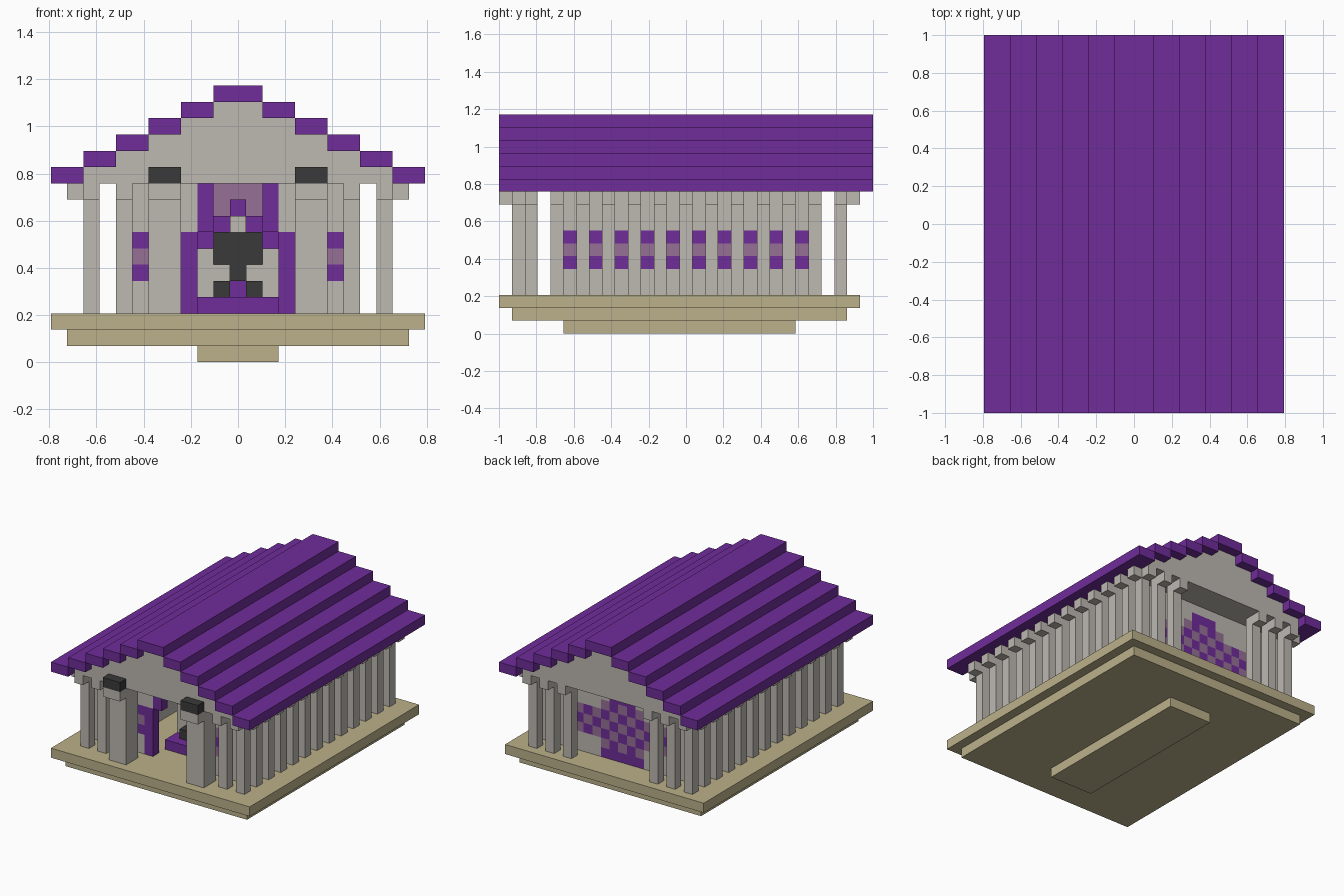
import bpy, bmesh, math
from mathutils import Matrix, Vector

cube = bpy.data.objects.get("Cube")
if cube:
    bpy.data.objects.remove(cube, do_unlink=True)

U = 2 / 29  # one block


def material(name, rgb):
    m = bpy.data.materials.new(name)
    m.use_nodes = True
    m.diffuse_color = (*rgb, 1)
    m.node_tree.nodes["Principled BSDF"].inputs["Base Color"].default_value = (*rgb, 1)
    return m


STONE = material("grey stone", (0.51, 0.48, 0.44))
PURPLE = material("purple", (0.162, 0.026, 0.323))
MAUVE = material("mauve", (0.305, 0.165, 0.305))
TAN = material("tan stone", (0.50, 0.44, 0.255))
DARK = material("charcoal", (0.042, 0.042, 0.042))


def finish(name, bm, mats):
    mesh = bpy.data.meshes.new(name)
    bm.to_mesh(mesh)
    bm.free()
    for m in mats:
        mesh.materials.append(m)
    ob = bpy.data.objects.new(name, mesh)
    bpy.context.collection.objects.link(ob)
    return ob


def blocks(name, mat, *spans):
    """Boxes in block units: (x0, x1, y0, y1, z0, z1)."""
    bm = bmesh.new()
    for x0, x1, y0, y1, z0, z1 in spans:
        centre = Vector((x0 + x1, y0 + y1, z0 + z1)) * U / 2
        size = Vector((x1 - x0, y1 - y0, z1 - z0)) * U
        bmesh.ops.create_cube(bm, size=1, matrix=Matrix.LocRotScale(centre, None, size))
    return finish(name, bm, [mat])


def mirrored(x0, x1, *rest):
    return (x0, x1, *rest), (-x1, -x0, *rest)


def wall(name, angle, half, dist, rule):
    """One-block-thick wall whose cells are coloured or removed by a rule."""
    bm = bmesh.new()
    bmesh.ops.create_grid(bm, x_segments=2 * half, y_segments=8, size=1)
    bmesh.ops.transform(bm, matrix=Matrix.Diagonal((half, 4, 1, 1)), verts=bm.verts)
    gone = []
    for f in bm.faces:
        c = f.calc_center_median()
        colour = rule(c.x, int(c.y + 7))
        if colour is None:
            gone.append(f)
        else:
            f.material_index = colour
    bmesh.ops.delete(bm, geom=gone, context='FACES')
    place = (Matrix.Scale(U, 4) @ Matrix.Rotation(math.radians(angle), 4, 'Z')
             @ Matrix.Translation((0, -dist, 7)) @ Matrix.Rotation(math.pi / 2, 4, 'X'))
    bmesh.ops.transform(bm, matrix=place, verts=bm.verts)
    ob = finish(name, bm, [STONE, PURPLE, MAUVE])
    mod = ob.modifiers.new("thickness", 'SOLIDIFY')
    mod.thickness = U
    mod.offset = -1


# Stepped base
blocks("base_foot", TAN, (-2.5, 2.5, -9.5, 8.5, 0, 1))
blocks("base_step", TAN, (-10.5, 10.5, -13.5, 12.5, 1, 2))
blocks("base_floor", TAN, (-11.5, 11.5, -14.5, 13.5, 2, 3))

# Stepped roof over the gable core
blocks("roof_ridge", PURPLE, (-1.5, 1.5, -14.5, 14.5, 16, 17))
for k in range(5):
    half = 9.5 - 2 * k
    blocks("roof_strips", PURPLE, *mirrored(half, half + 2, -14.5, 14.5, 11 + k, 12 + k))
    blocks("gable_layer", STONE, (-half, half, -13.5, 13.5, 11 + k, 12 + k))

# Side colonnades
for y in range(-12, 13, 2):
    blocks("side_posts", STONE, *mirrored(8.5, 9.5, y - .5, y + .5, 3, 11))
    blocks("side_brackets", STONE, *mirrored(9.5, 10.5, y - .5, y + .5, 10, 11))

# Front and back posts with brackets
for x in (5, 7, 9):
    if x < 9:
        blocks("back_posts", STONE, *mirrored(x - .5, x + .5, 11.5, 12.5, 3, 11))
    blocks("back_brackets", STONE, *mirrored(x - .5, x + .5, 12.5, 13.5, 10, 11))
blocks("front_posts", STONE, *mirrored(6.5, 7.5, -12.5, -11.5, 3, 11))
for x in (7, 9):
    blocks("front_brackets", STONE, *mirrored(x - .5, x + .5, -13.5, -12.5, 10, 11))
blocks("front_pillars", STONE, *mirrored(3.5, 5.5, -13.5, -11.5, 3, 11))
blocks("pillar_brackets", STONE, *mirrored(3.5, 5.5, -14.5, -13.5, 10, 11))
blocks("pillar_lamps", DARK, *mirrored(3.5, 5.5, -14.5, -13.5, 11, 12))


# Inner hall walls: 0 stone, 1 purple, 2 mauve
def band(u, row, parity):
    if 5 <= row < 8:
        return 2 if (round(u) + row) % 2 == parity else 1
    return 0


def side_rule(u, row):
    return band(u, row, 1)


def front_rule(u, row):
    a = abs(u)
    if a < 1.5 or (a < 2.5 and row < 8):
        return None
    if (a < 3.5 and row < 8) or (a < 2.5 and row >= 8):
        return 1
    return 0 if a > 6.5 else band(u, row, 0)


def back_rule(u, row):
    a = abs(u)
    if a > 6.5:
        return 0
    if a < 2.5 and row < 10 and not (row == 9 and a > 1.5):
        return 2 if (round(u) + row) % 2 == 0 and 4 <= row < 9 else 1
    return band(u, row, 0)


def odd_wall(name, angle, half, dist, rule):
    # An odd number of cells is laid out on half-block edges
    wall(name, angle, half, dist, rule)


def hall_wall(name, angle, cells, dist, rule):
    bm_half = cells / 2
    bm = bmesh.new()
    bmesh.ops.create_grid(bm, x_segments=cells, y_segments=8, size=1)
    bmesh.ops.transform(bm, matrix=Matrix.Diagonal((bm_half, 4, 1, 1)), verts=bm.verts)
    gone = []
    for f in bm.faces:
        c = f.calc_center_median()
        colour = rule(c.x, int(c.y + 7))
        if colour is None:
            gone.append(f)
        else:
            f.material_index = colour
    bmesh.ops.delete(bm, geom=gone, context='FACES')
    place = (Matrix.Scale(U, 4) @ Matrix.Rotation(math.radians(angle), 4, 'Z')
             @ Matrix.Translation((0, -dist, 7)) @ Matrix.Rotation(math.pi / 2, 4, 'X'))
    bmesh.ops.transform(bm, matrix=place, verts=bm.verts)
    ob = finish(name, bm, [STONE, PURPLE, MAUVE])
    mod = ob.modifiers.new("thickness", 'SOLIDIFY')
    mod.thickness = U
    mod.offset = -1


hall_wall("front_wall", 0, 15, 10.5, front_rule)
hall_wall("back_wall", 180, 15, 10.5, back_rule)
hall_wall("left_wall", 90, 19, 7.5, side_rule)
hall_wall("right_wall", -90, 19, 7.5, side_rule)

# Throne
blocks("throne_seat", PURPLE, (-2.5, 2.5, -8.5, -3.5, 3, 4))
blocks("throne_back", PURPLE, (-2.5, 2.5, -4.5, -3.5, 4, 9), (-.5, .5, -4.5, -3.5, 9, 10))
blocks("throne_screen", MAUVE, (-2.5, 2.5, -3.5, -2.5, 3, 11))

# Seated figure
blocks("figure_head", STONE, (-.5, .5, -5.5, -4.5, 8, 9))
blocks("figure_body", DARK, (-1.5, 1.5, -5.5, -4.5, 6, 8), (-.5, .5, -5.5, -4.5, 5, 6))
blocks("figure_arms", STONE, *mirrored(1.5, 2.5, -6.5, -4.5, 4, 7))
blocks("figure_hands", STONE, *mirrored(.5, 1.5, -6.5, -4.5, 5, 6))
blocks("figure_legs", DARK, *mirrored(.5, 1.5, -7.5, -4.5, 4, 5))
